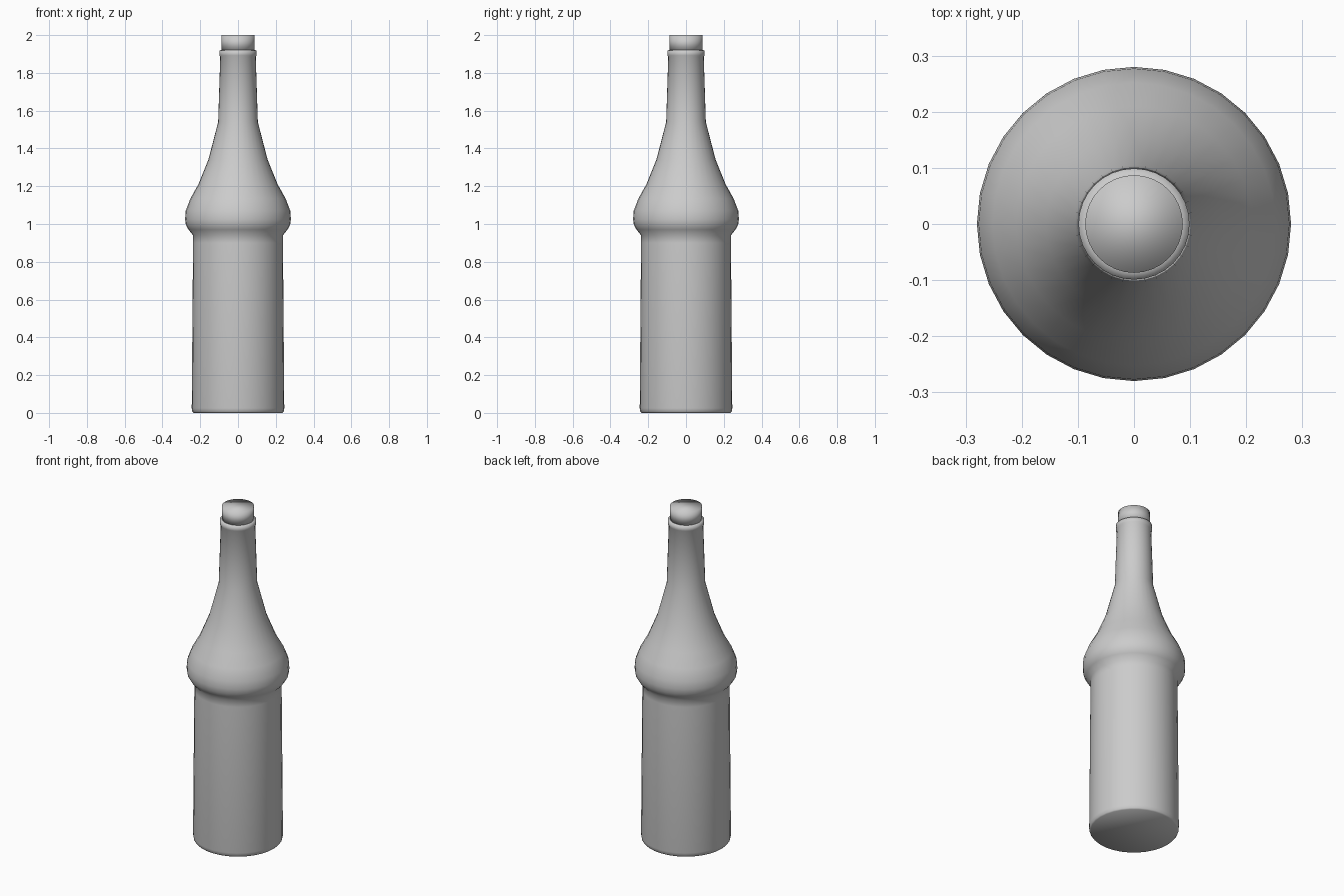
import bpy, bmesh
from math import cos, sin, tau

if "Cube" in bpy.data.objects:
    bpy.data.objects.remove(bpy.data.objects["Cube"])

SIDES = 32


def lathe(name, profile, cap_top=True):
    """Spin a (radius, height) profile around z, closed with flat caps."""
    bm = bmesh.new()
    rings = [[bm.verts.new((r * cos(tau * i / SIDES), r * sin(tau * i / SIDES), z))
              for i in range(SIDES)] for r, z in profile]
    for a, b in zip(rings, rings[1:]):
        for i in range(SIDES):
            j = (i + 1) % SIDES
            bm.faces.new((a[i], a[j], b[j], b[i]))
    bm.faces.new(rings[0][::-1])
    if cap_top:
        bm.faces.new(rings[-1])
    for f in bm.faces:
        f.smooth = True
    mesh = bpy.data.meshes.new(name)
    bm.to_mesh(mesh)
    bm.free()
    obj = bpy.data.objects.new(name, mesh)
    bpy.context.collection.objects.link(obj)
    return obj


# Glass body: base, straight wall, bulging shoulder, tapering neck, lip
lathe("bottle", [
    (0.236, 0.0), (0.242, 0.007), (0.245, 0.025),
    (0.238, 0.90), (0.238, 0.94),
    (0.262, 0.97), (0.276, 0.995), (0.28, 1.025), (0.277, 1.07),
    (0.252, 1.135), (0.21, 1.21), (0.157, 1.34),
    (0.105, 1.54), (0.094, 1.885),
    (0.099, 1.893), (0.099, 1.918), (0.087, 1.922),
], cap_top=False)

# Cork stopper in the mouth
lathe("stopper", [(0.087, 1.915), (0.087, 2.0)])
